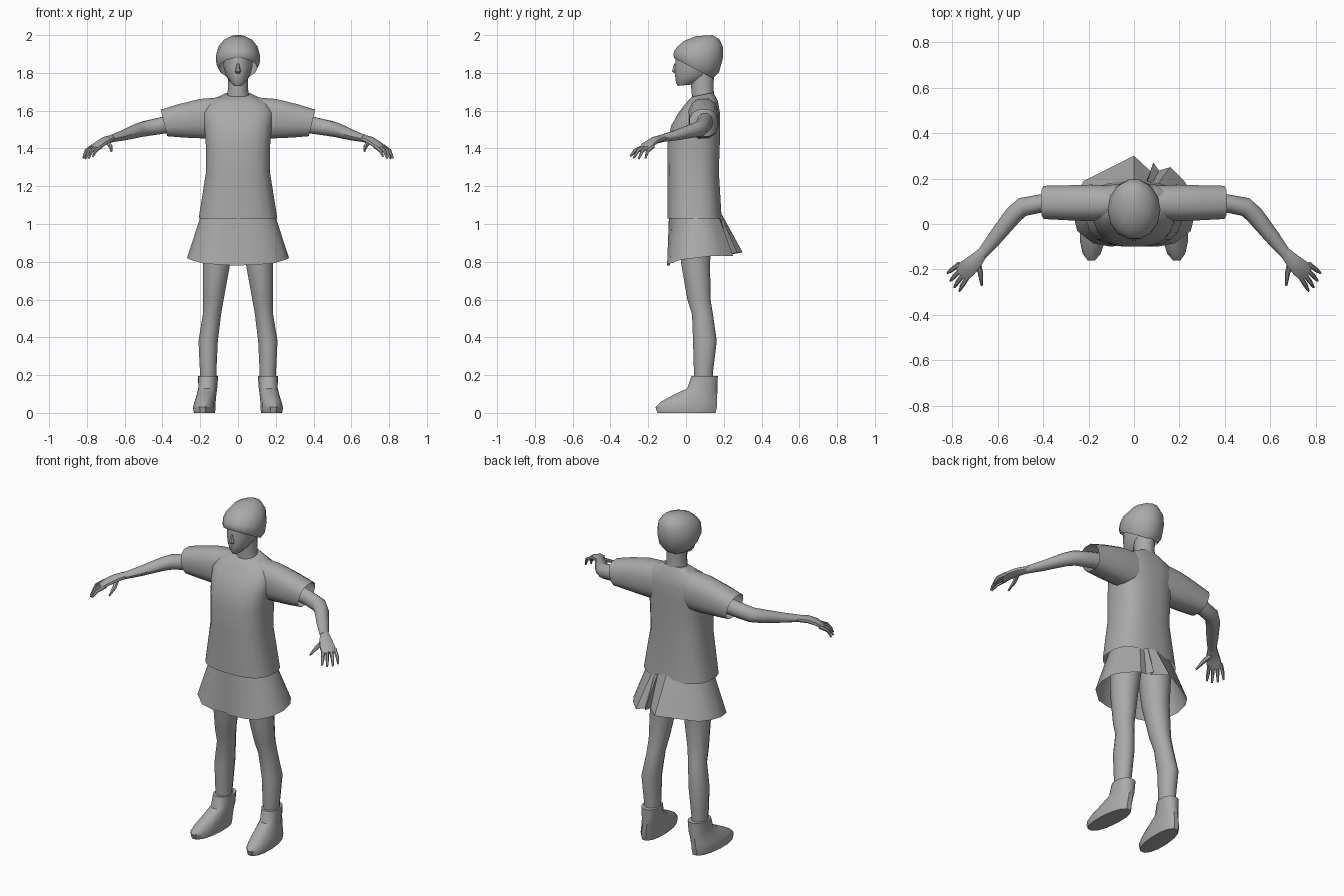
import bpy, bmesh, math
from mathutils import Vector

if "Cube" in bpy.data.objects:
    bpy.data.objects.remove(bpy.data.objects["Cube"])

# One plain grey for everything
GREY = bpy.data.materials.new("plain_grey")
GREY.use_nodes = True
GREY.diffuse_color = (0.4, 0.4, 0.4, 1)
GREY.node_tree.nodes["Principled BSDF"].inputs["Base Color"].default_value = (0.4, 0.4, 0.4, 1)


def loft(name, rings, start=True, end=True, angle=40):
    """Skin a list of equal-sized rings, optionally closing the ends."""
    bm = bmesh.new()
    loops = [[bm.verts.new(p) for p in ring] for ring in rings]
    n = len(loops[0])
    for a, b in zip(loops, loops[1:]):
        for i in range(n):
            j = (i + 1) % n
            bm.faces.new((a[i], a[j], b[j], b[i]))
    if start:
        bm.faces.new(loops[0][::-1])
    if end:
        bm.faces.new(loops[-1])
    bmesh.ops.recalc_face_normals(bm, faces=bm.faces)
    mesh = bpy.data.meshes.new(name)
    bm.to_mesh(mesh)
    bm.free()
    mesh.materials.append(GREY)
    obj = bpy.data.objects.new(name, mesh)
    bpy.context.collection.objects.link(obj)
    bpy.ops.object.select_all(action="DESELECT")
    obj.select_set(True)
    bpy.context.view_layer.objects.active = obj
    bpy.ops.object.shade_smooth_by_angle(angle=math.radians(angle))
    return obj


def oval(n, power):
    """Unit superellipse points."""
    for i in range(n):
        t = 2 * math.pi * (i + 0.5) / n - math.pi / 2
        c, s = math.cos(t), math.sin(t)
        yield (math.copysign(abs(c) ** (2 / power), c),
               math.copysign(abs(s) ** (2 / power), s))


def stack(rows, n=14, power=2.0, shear=0.0):
    """Level rings from rows of (z, centre x, half width, front y, back y, slope)."""
    rings = []
    for z, cx, rx, y0, y1, slope in rows:
        cy, ry = (y0 + y1) / 2, (y1 - y0) / 2
        rings.append([Vector((cx + rx * u + shear * ry * v, cy + ry * v, z + slope * ry * v))
                      for u, v in oval(n, power)])
    return rings


def tube(rows, n=10):
    """Rings along a path of (x, y, z, half width, half height)."""
    pts = [Vector(r[:3]) for r in rows]
    rings = []
    for i, (p, r) in enumerate(zip(pts, rows)):
        t = (pts[min(i + 1, len(pts) - 1)] - pts[max(i - 1, 0)]).normalized()
        side = t.cross(Vector((0, 0, 1))).normalized()
        up = side.cross(t)
        rings.append([p + side * u * r[3] + up * v * r[4] for u, v in oval(n, 2)])
    return rings


def pair(name, rings, **kw):
    """Make the left part and its mirrored right twin."""
    loft("left_" + name, rings, **kw)
    loft("right_" + name, [[Vector((-p.x, p.y, p.z)) for p in r] for r in rings], **kw)


# Shirt body, boxy with an open hem
loft("shirt_body", stack([
    (1.03, 0, .21, -.10, .19, 0), (1.28, 0, .17, -.10, .175, 0),
    (1.42, 0, .172, -.10, .18, 0), (1.52, 0, .18, -.08, .18, 0),
    (1.59, 0, .19, -.04, .18, 0), (1.645, 0, .16, .0, .17, .05),
    (1.685, 0, .075, .03, .145, .2)], n=20, power=2.7), start=False)

# Sleeves, cut slightly on the slant at the cuff
sleeve = []
for x, z0, z1, y0, y1, slant in [(.08, 1.45, 1.675, .02, .17, 0), (.19, 1.45, 1.665, .01, .175, .01),
                                 (.30, 1.455, 1.637, .015, .172, .015), (.392, 1.463, 1.607, .02, .17, .018)]:
    sleeve.append([Vector((x + slant * v, (y0 + y1) / 2 + (y1 - y0) / 2 * u,
                           (z0 + z1) / 2 + (z1 - z0) / 2 * v)) for u, v in oval(12, 2.5)])
pair("sleeve", sleeve, end=False)

# Arms and palms
pair("arm", tube([
    (.30, .10, 1.54, .045, .05), (.41, .09, 1.52, .04, .046), (.49, .075, 1.505, .042, .042),
    (.53, .04, 1.495, .04, .038), (.61, -.06, 1.468, .033, .027), (.67, -.135, 1.452, .024, .019)]))
pair("palm", tube([
    (.66, -.12, 1.455, .024, .019), (.70, -.165, 1.443, .036, .02),
    (.735, -.198, 1.422, .044, .018), (.762, -.217, 1.40, .04, .012)], n=8))

# Fingers and thumb
fingers = [("little_finger", (.778, -.185), (.82, -.215), 1.348),
           ("ring_finger", (.765, -.203), (.808, -.25), 1.345),
           ("middle_finger", (.752, -.220), (.79, -.278), 1.348),
           ("index_finger", (.735, -.232), (.768, -.295), 1.358)]
for name, (bx, by), (tx, ty), tz in fingers:
    pair(name, tube([
        (bx - .01, by + .01, 1.412, .011, .012),
        (bx * .4 + tx * .6, by * .4 + ty * .6, 1.388, .01, .01),
        (tx, ty, tz, .005, .005)], n=6))
pair("thumb", tube([(.69, -.165, 1.436, .013, .014), (.675, -.215, 1.41, .012, .012),
                    (.67, -.27, 1.385, .005, .006)], n=6))

# Flared skirt with a pointed back and a pleat on its left
front = [(.10, -.10, .785), (.18, -.085, .79), (.25, -.03, .81), (.27, .05, .82),
         (.26, .13, .83), (.22, .19, .832)]
back = [(.16, .25, .83), (.11, .235, .84), (.085, .27, .85), (.075, .23, .85),
        (0, .30, .85), (-.11, .245, .84)]
hem = [(0, -.10, .78)] + front + back + [(-x, y, z) for x, y, z in front[::-1]] + [(-.02, -.085, .78)]
waist = []
for x, y, z in hem:
    t = math.atan2((y - .05) / .15, x / .2)
    waist.append(Vector((.195 * math.cos(t), .05 + .14 * math.sin(t), 1.05)))
loft("skirt", [waist, [Vector(p) for p in hem]], start=False, end=False)

# Legs
pair("leg", stack([
    (.15, .158, .044, .045, .145, 0), (.22, .158, .045, .04, .145, 0), (.38, .158, .053, .035, .165, 0),
    (.52, .138, .05, .03, .145, 0), (.60, .13, .056, .005, .132, 0),
    (.80, .112, .075, -.03, .13, 0), (1.0, .10, .09, -.04, .15, 0)], n=12))

# Ankle boots turned slightly outwards
pair("boot", stack([
    (0, .178, .056, -.155, .16, 0), (.03, .178, .06, -.165, .167, 0),
    (.06, .174, .056, -.135, .168, 0), (.095, .167, .052, -.07, .168, 0),
    (.13, .16, .05, .005, .168, 0), (.195, .158, .053, .027, .17, 0)],
    n=14, power=2.2, shear=-.06))

# Neck and head
loft("neck", stack([
    (1.62, 0, .075, .03, .16, 0), (1.68, 0, .06, .03, .15, .1),
    (1.72, 0, .054, .025, .148, 0), (1.80, 0, .056, .025, .15, 0)], n=12))
loft("head", stack([
    (1.735, 0, .025, -.045, .04, .1), (1.755, 0, .045, -.055, .09, .1),
    (1.785, 0, .064, -.06, .13, 0), (1.83, 0, .076, -.062, .15, 0),
    (1.89, 0, .08, -.055, .16, 0)], n=14))
loft("nose", stack([(1.798, 0, .014, -.062, -.045, 0), (1.808, 0, .015, -.077, -.045, 0),
                    (1.85, 0, .007, -.064, -.045, 0)], n=6))

# Close-fitting cap, lower at the back
loft("cap", stack([
    (1.825, 0, .102, -.064, .145, -.52), (1.848, 0, .115, -.07, .178, -.36),
    (1.895, 0, .116, -.067, .198, -.15), (1.94, 0, .103, -.048, .198, 0),
    (1.975, 0, .075, -.012, .178, .06), (1.997, 0, .03, .05, .14, .06)], n=14), start=False)
